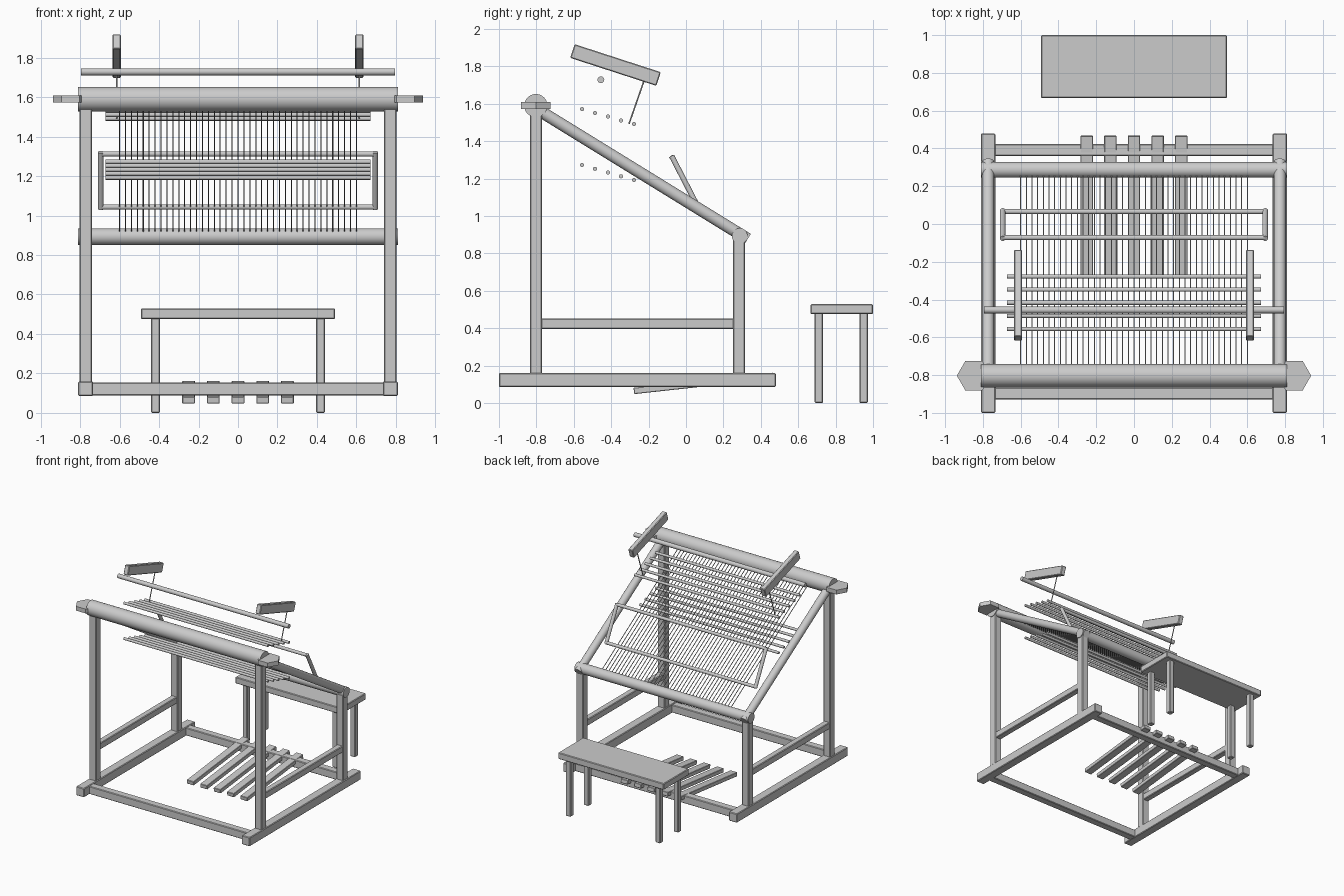
import bpy, math
from mathutils import Vector

if "Cube" in bpy.data.objects:
    bpy.data.objects.remove(bpy.data.objects["Cube"])


def box(name, center, size, rot_x=0.0, bevel=0.005):
    bpy.ops.mesh.primitive_cube_add(size=1, location=center)
    o = bpy.context.object
    o.name = name
    o.scale = size
    bpy.ops.object.transform_apply(location=False, rotation=False, scale=True)
    o.rotation_euler.x = rot_x
    if bevel:
        m = o.modifiers.new("soft_edges", 'BEVEL')
        m.width = bevel
        m.segments = 1
    return o


def rod(name, a, b, r, sides=24):
    a, b = Vector(a), Vector(b)
    d = b - a
    bpy.ops.mesh.primitive_cylinder_add(vertices=sides, radius=r, depth=d.length,
                                        location=(a + b) / 2)
    o = bpy.context.object
    o.name = name
    o.rotation_euler = d.to_track_quat('Z', 'Y').to_euler()
    if sides > 6:
        bpy.ops.object.shade_smooth_by_angle()
    return o


def crossbar(name, half, y, z, r, sides=24):
    return rod(name, (-half, y, z), (half, y, z), r, sides)


# Side frames, mirrored left and right
for s, side in ((-1, "left"), (1, "right")):
    x = 0.772 * s
    box(f"base_runner_{side}", (x, -0.26, 0.1225), (0.075, 1.48, 0.075))
    box(f"tall_post_{side}", (x, -0.802, 0.86), (0.064, 0.064, 1.42))
    box(f"short_post_{side}", (x, 0.283, 0.52), (0.064, 0.064, 0.74))
    box(f"side_stretcher_{side}", (x, -0.26, 0.423), (0.052, 1.04, 0.055))
    rod(f"sloping_rail_{side}", (x, -0.80, 1.573), (x, 0.33, 0.877), 0.032)
    # Hexagonal beam handle
    h = rod(f"beam_handle_{side}", (0.848 * s, -0.803, 1.572), (0.848 * s, -0.803, 1.608), 0.09, 6)
    h.rotation_euler.z = math.radians(30)
    # Hanging lever and its cord
    box(f"lever_{side}", (0.615 * s, -0.377, 1.807), (0.042, 0.484, 0.077),
        math.radians(-18))
    rod(f"lever_cord_{side}", (0.615 * s, -0.222, 1.73), (0.615 * s, -0.305, 1.492), 0.004, 8)
    # Beater frame arm
    rod(f"beater_arm_{side}", (0.695 * s, -0.077, 1.321), (0.695 * s, 0.071, 1.034), 0.0145, 16)

# Cross rails between the runners
for y, end in ((-0.897, "front"), (0.392, "back")):
    box(f"cross_rail_{end}", (0, y, 0.12), (1.5, 0.064, 0.066))

# Main beams and the upper bar
crossbar("warp_beam", 0.81, -0.803, 1.59, 0.062, 32)
crossbar("cloth_beam", 0.81, 0.287, 0.893, 0.042, 32)
crossbar("lever_bar", 0.795, -0.455, 1.728, 0.018)
crossbar("beater_top", 0.695, -0.072, 1.312, 0.0135, 16)
crossbar("beater_bottom", 0.695, 0.066, 1.043, 0.0135, 16)

# Heddle bars: five above and five below the warp
for i in range(5):
    y = -0.556 + 0.0695 * i
    crossbar(f"heddle_bar_upper_{i}", 0.672, y, 1.571 - 0.02 * i, 0.011, 16)
    crossbar(f"heddle_bar_lower_{i}", 0.672, y, 1.272 - 0.02 * i, 0.011, 16)

# Warp threads
for i in range(41):
    x = -0.6 + 0.03 * i
    rod(f"warp_thread_{i}", (x, -0.80, 1.58), (x, 0.287, 0.90), 0.003, 6)

# Treadles
for i in range(5):
    box(f"treadle_{i}", (0.125 * (i - 2), 0.094, 0.105), (0.065, 0.75, 0.034),
        math.radians(6.2), 0.003)

# Bench
box("bench_seat", (0, 0.833, 0.502), (0.985, 0.333, 0.054))
for sx in (-1, 1):
    for y in (0.71, 0.95):
        box("bench_leg", (0.418 * sx, y, 0.24), (0.045, 0.045, 0.48))
